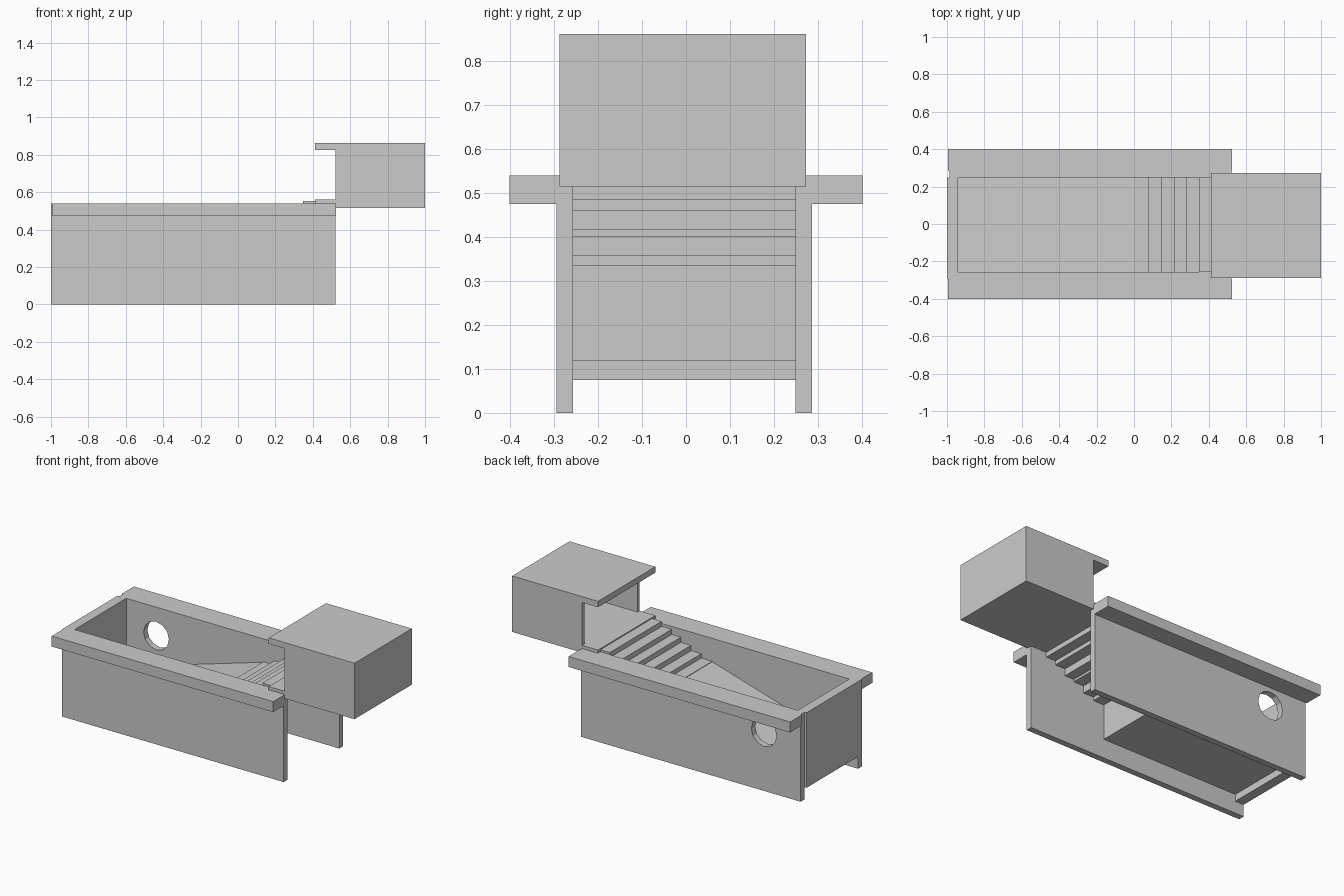
import bpy, bmesh
from math import cos, sin, pi

if "Cube" in bpy.data.objects:
    bpy.data.objects.remove(bpy.data.objects["Cube"])


def prism(name, profile, y0, y1):
    """Extrude an (x, z) outline along y."""
    bm = bmesh.new()
    face = bm.faces.new([bm.verts.new((x, y0, z)) for x, z in profile])
    ext = bmesh.ops.extrude_face_region(bm, geom=[face])
    moved = [v for v in ext["geom"] if isinstance(v, bmesh.types.BMVert)]
    bmesh.ops.translate(bm, verts=moved, vec=(0, y1 - y0, 0))
    bmesh.ops.recalc_face_normals(bm, faces=bm.faces)
    mesh = bpy.data.meshes.new(name)
    bm.to_mesh(mesh)
    bm.free()
    obj = bpy.data.objects.new(name, mesh)
    bpy.context.collection.objects.link(obj)
    return obj


def box(name, x, y, z):
    return prism(name, [(x[0], z[0]), (x[1], z[0]), (x[1], z[1]), (x[0], z[1])], *y)


IN0, IN1 = -0.257, 0.249      # inner faces of the side walls
OUT0, OUT1 = -0.295, 0.287    # outer faces of the side walls

# Long side walls with overhanging rims
box("front_wall", (-1.0, 0.52), (OUT0, IN0), (0, 0.54))
back_wall = box("back_wall", (-0.987, 0.52), (IN1, OUT1), (0, 0.54))
box("front_rim", (-0.995, 0.523), (-0.402, OUT0), (0.475, 0.54))
box("back_rim", (-0.995, 0.523), (OUT1, 0.402), (0.475, 0.54))

# Round porthole through the back wall
cutter = prism("porthole_cutter",
               [(-0.735 + 0.087 * cos(2 * pi * i / 12), 0.363 + 0.087 * sin(2 * pi * i / 12))
                for i in range(12)], 0.2, 0.34)
cutter.hide_render = True
cutter.hide_viewport = True
cut = back_wall.modifiers.new("porthole", 'BOOLEAN')
cut.operation = 'DIFFERENCE'
cut.object = cutter
cut.solver = 'EXACT'

# End wall and sloping floor wedge
box("end_wall", (-1.0, -0.94), (IN0, IN1), (0.075, 0.54))
prism("floor_ramp", [(-0.94, 0.118), (0.0, 0.118), (0.0, 0.395)], IN0, IN1)

# Stair slabs rising to the cabin
edges = [0.0, 0.075, 0.145, 0.215, 0.278, 0.347, 0.412]
bottoms = [0.335, 0.357, 0.402, 0.417, 0.46, 0.485]
tops = [0.398, 0.425, 0.458, 0.49, 0.522, 0.553]
for i in range(6):
    box(f"step_{i + 1}", edges[i:i + 2], (IN0, IN1), (bottoms[i], tops[i]))

# Hollow cabin, open towards the stairs
C0, C1 = -0.288, 0.273
box("cabin_floor", (0.412, 0.995), (C0, C1), (0.515, 0.56))
box("cabin_roof", (0.412, 0.995), (C0, C1), (0.825, 0.862))
box("cabin_front_wall", (0.52, 0.995), (C0, C0 + 0.02), (0.56, 0.825))
box("cabin_back_wall", (0.52, 0.995), (C1 - 0.02, C1), (0.56, 0.825))
box("cabin_end_wall", (0.965, 1.0), (C0, C1), (0.515, 0.862))
